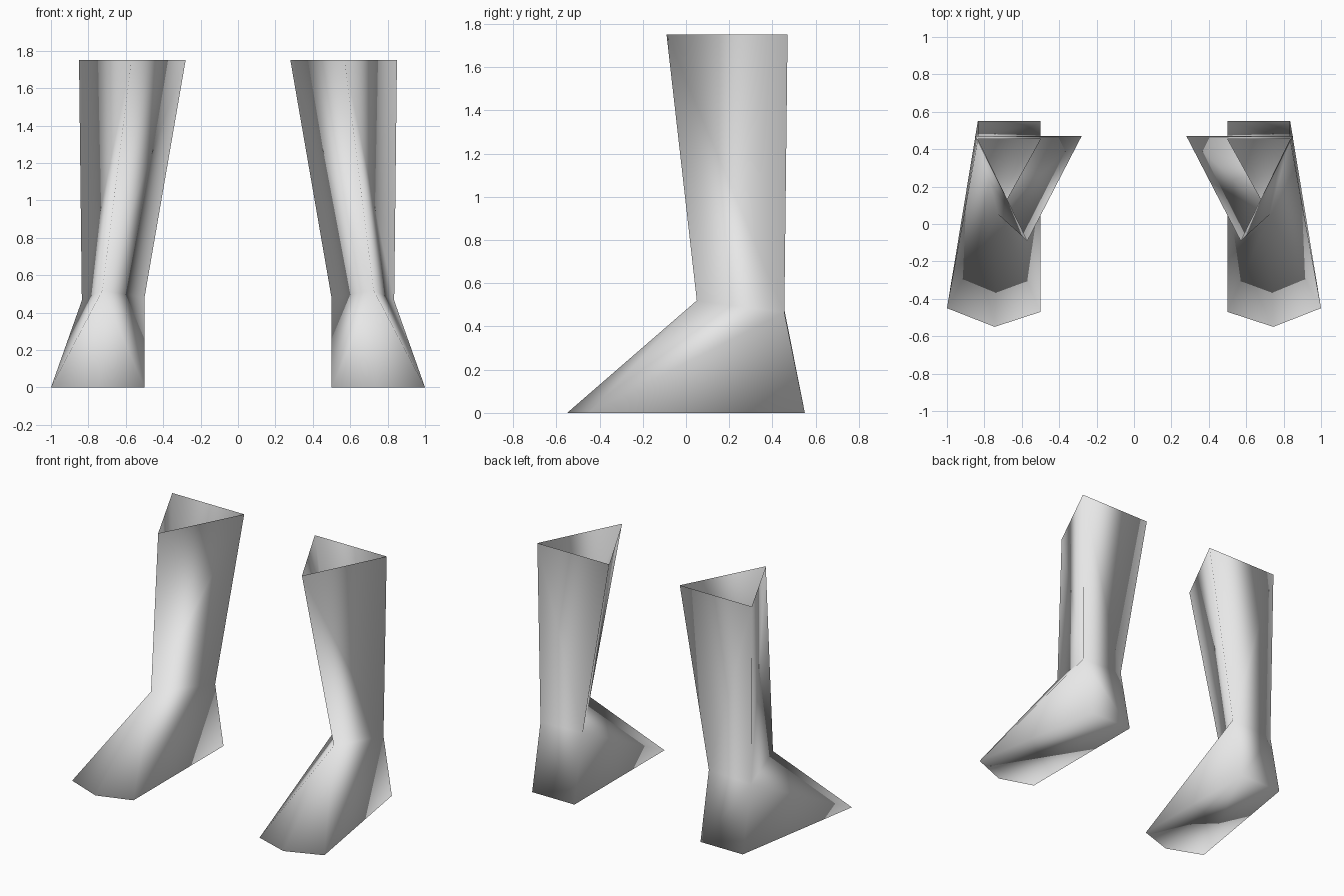
import bpy
import bmesh

cube = bpy.data.objects.get("Cube")
if cube:
    bpy.data.objects.remove(cube, do_unlink=True)

# One plain grey for both boots
grey = bpy.data.materials.new("light_grey")
grey.use_nodes = True
grey.diffuse_color = (0.8, 0.8, 0.8, 1)
for node in grey.node_tree.nodes:
    if node.type == 'BSDF_PRINCIPLED':
        node.inputs["Base Color"].default_value = (0.8, 0.8, 0.8, 1)
        node.inputs["Roughness"].default_value = 0.6

# Cross-sections of the left boot: outer back, inner back, front
CUFF = [(0.85, 0.47, 1.75), (0.28, 0.47, 1.75), (0.57, -0.09, 1.75)]
ANKLE = [(0.835, 0.455, 0.465), (0.5, 0.455, 0.48), (0.725, 0.05, 0.52)]
# Sole: outer heel, inner heel, inner toe, toe tip, outer toe
SOLE = [(0.835, 0.55, 0), (0.5, 0.55, 0), (0.5, -0.47, 0),
        (0.745, -0.55, 0), (1.0, -0.45, 0)]


def build_boot(name, side):
    """Open-topped boot; side is 1 for the left one, -1 for the right one."""
    bm = bmesh.new()

    def ring(points):
        return [bm.verts.new((side * x, y, z)) for x, y, z in points]

    cuff, ankle, sole = ring(CUFF), ring(ANKLE), ring(SOLE)
    outer, inner, front = ankle
    heel_out, heel_in, toe_in, toe_tip, toe_out = sole

    # Shaft
    for i in range(3):
        j = (i + 1) % 3
        bm.faces.new((cuff[i], cuff[j], ankle[j], ankle[i]))
    # Heel, sides and instep
    bm.faces.new((outer, inner, heel_in, heel_out))
    for tri in ((inner, toe_in, heel_in), (inner, front, toe_in),
                (front, toe_tip, toe_in), (front, toe_out, toe_tip),
                (front, outer, toe_out), (outer, heel_out, toe_out)):
        bm.faces.new(tri)
    # Sole
    bm.faces.new(sole)

    bmesh.ops.recalc_face_normals(bm, faces=bm.faces)
    for face in bm.faces:
        face.smooth = True
    mesh = bpy.data.meshes.new(name)
    bm.to_mesh(mesh)
    bm.free()
    mesh.materials.append(grey)
    boot = bpy.data.objects.new(name, mesh)
    bpy.context.collection.objects.link(boot)


build_boot("left_boot", 1)
build_boot("right_boot", -1)
